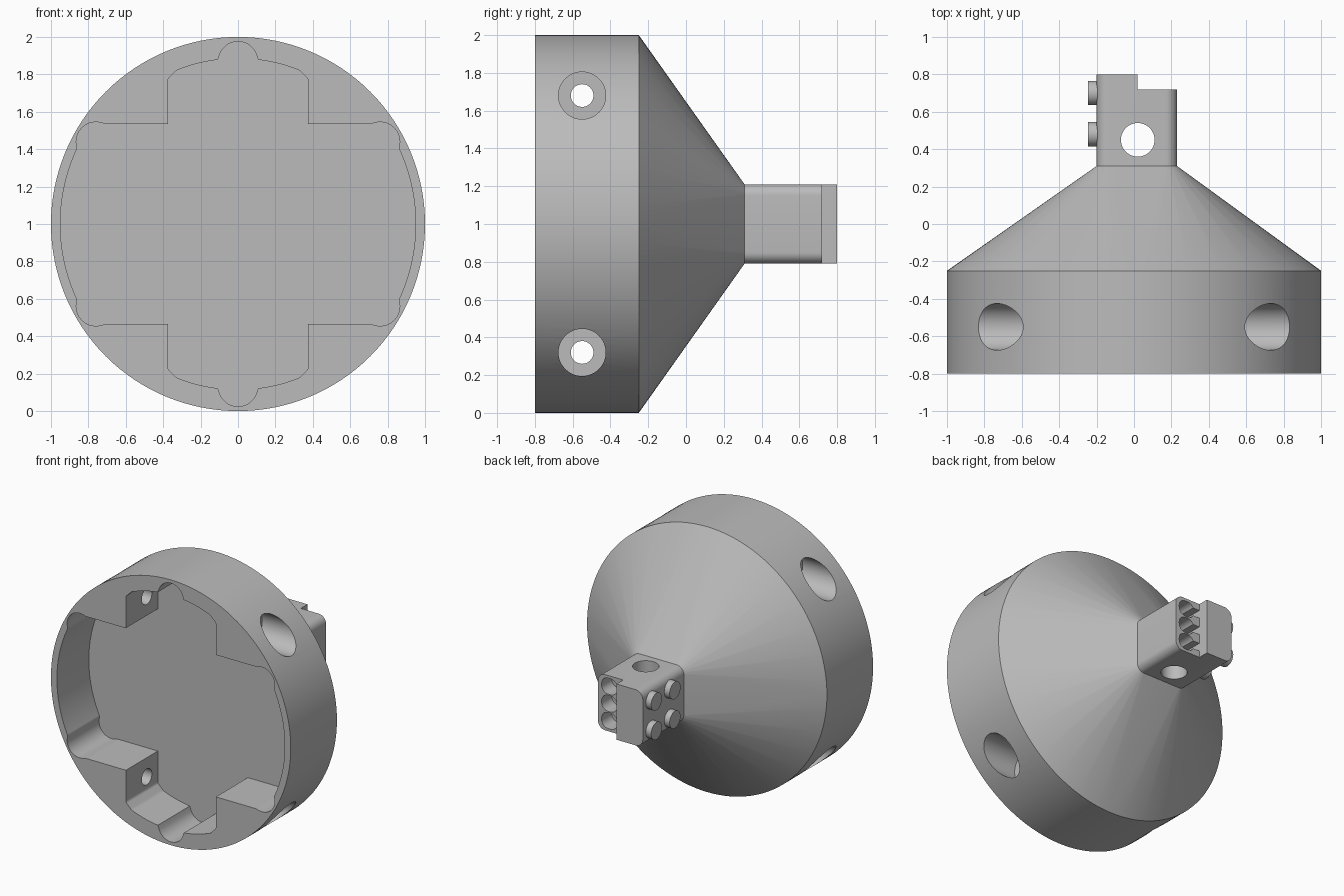
import bpy, bmesh
from math import sin, cos, pi, sqrt, radians
from mathutils import Vector, Matrix

if "Cube" in bpy.data.objects:
    bpy.data.objects.remove(bpy.data.objects["Cube"], do_unlink=True)

grey = bpy.data.materials.new("plain grey")
grey.use_nodes = True
grey.diffuse_color = (0.5, 0.5, 0.5, 1)
grey.node_tree.nodes["Principled BSDF"].inputs["Base Color"].default_value = (0.5, 0.5, 0.5, 1)


def make(name, bm):
    bmesh.ops.recalc_face_normals(bm, faces=bm.faces)
    mesh = bpy.data.meshes.new(name)
    bm.to_mesh(mesh)
    bm.free()
    mesh.materials.append(grey)
    ob = bpy.data.objects.new(name, mesh)
    bpy.context.collection.objects.link(ob)
    return ob


def prism(name, outline, y0, y1):
    """Extrude an (x, z) outline along y."""
    bm = bmesh.new()
    face = bm.faces.new([bm.verts.new((x, y0, z)) for x, z in outline])
    new = bmesh.ops.extrude_face_region(bm, geom=[face])["geom"]
    verts = [v for v in new if isinstance(v, bmesh.types.BMVert)]
    bmesh.ops.translate(bm, verts=verts, vec=(0, y1 - y0, 0))
    return make(name, bm)


def rod(name, axis, start, length, radius, sides=48):
    """Cylinder from a start point along an axis."""
    bm = bmesh.new()
    bmesh.ops.create_cone(bm, cap_ends=True, segments=sides, radius1=radius,
                          radius2=radius, depth=length)
    axis = Vector(axis)
    turn = Vector((0, 0, 1)).rotation_difference(axis).to_matrix().to_4x4()
    move = Matrix.Translation(Vector(start) + axis * length / 2)
    bmesh.ops.transform(bm, matrix=move @ turn, verts=bm.verts)
    return make(name, bm)


def cut(ob, cutter):
    cutter.hide_render = True
    mod = ob.modifiers.new("cut", "BOOLEAN")
    mod.operation, mod.solver, mod.object = "DIFFERENCE", "EXACT", cutter
    bpy.context.view_layer.objects.active = ob
    bpy.ops.object.modifier_apply(modifier=mod.name)
    bpy.data.objects.remove(cutter, do_unlink=True)


def circle(r, n):
    return [(r * cos(2 * pi * i / n), 1 + r * sin(2 * pi * i / n)) for i in range(n)]


def rectangle(x0, x1, z0, z1):
    return [(x0, z0), (x1, z0), (x1, z1), (x0, z1)]


def rounded(x0, x1, z0, z1, r, n=8):
    corners = [(x1 - r, z1 - r), (x0 + r, z1 - r), (x0 + r, z0 + r), (x1 - r, z0 + r)]
    return [(cx + r * cos(pi / 2 * (q + i / n)), cz + r * sin(pi / 2 * (q + i / n)))
            for q, (cx, cz) in enumerate(corners) for i in range(n + 1)]


def far_side(c, s, cx, cz, r):
    """Distance along a ray to the far side of a circle."""
    along = c * cx + s * cz
    gap = r * r - (cx * cx + cz * cz - along * along)
    return along + sqrt(gap) if gap > 0 else 0


def cavity_radius(angle):
    c, s = abs(cos(angle)) + 1e-6, abs(sin(angle)) + 1e-6
    wide = min(0.95, 0.535 / s)
    tall = min(0.885, 0.375 / c, 1.15 / (c + s))
    return max(wide, tall, far_side(c, s, 0, 0.87, 0.105),
               far_side(c, s, 0.76, 0.44, 0.105))


BLOCK = rounded(-0.2, 0.23, 0.79, 1.21, 0.06)

# Drum blending into the square neck
bm = bmesh.new()
for outline, y in ((circle(1, 128), -0.8), (circle(1, 128), -0.25), (BLOCK, 0.31)):
    for x, z in outline:
        bm.verts.new((x, y, z))
bmesh.ops.convex_hull(bm, input=bm.verts)
bmesh.ops.dissolve_limit(bm, angle_limit=radians(0.1), verts=bm.verts, edges=bm.edges)
housing = make("housing", bm)

# Cross-shaped front recess
steps = 720
outline = []
for i in range(steps):
    a = 2 * pi * i / steps
    r = cavity_radius(a)
    outline.append((r * cos(a), 1 + r * sin(a)))
cut(housing, prism("recess_cutter", outline, -0.9, -0.42))

# Counterbored screw holes in the sides
for side in (-1, 1):
    for z in (0.32, 1.68):
        cut(housing, rod("screw_cutter", (side, 0, 0), (side * 0.3, -0.55, z), 0.8, 0.06))
        cut(housing, rod("head_cutter", (side, 0, 0), (side * 0.5, -0.55, z), 0.6, 0.125))

# Connector block with a stepped end, cross hole and sockets
connector = prism("connector_block", BLOCK, 0.29, 0.8)
cut(connector, prism("step_cutter", rectangle(0.02, 0.4, 0.6, 1.4), 0.72, 0.9))
cut(connector, rod("cross_hole_cutter", (0, 0, 1), (0.02, 0.45, 0.6), 0.8, 0.09))
for z in (0.87, 1, 1.13):
    cut(connector, prism("socket_cutter", rounded(0.07, 0.2, z - 0.06, z + 0.06, 0.055), 0.6, 0.78))
    cut(connector, prism("slot_cutter", rectangle(0.021, 0.1, z - 0.03, z + 0.03), 0.6, 0.78))

# Four studs on the side of the block
studs = [rod(f"stud_{i}", (-1, 0, 0), (-0.15, y, z), 0.095, 0.065, 32)
         for i, (y, z) in enumerate((y, z) for y in (0.48, 0.7) for z in (0.89, 1.11))]

# Smooth curved walls, keep hard edges
bpy.ops.object.select_all(action="DESELECT")
for ob in [housing, connector] + studs:
    ob.select_set(True)
bpy.context.view_layer.objects.active = housing
bpy.ops.object.shade_smooth_by_angle(angle=radians(25))
